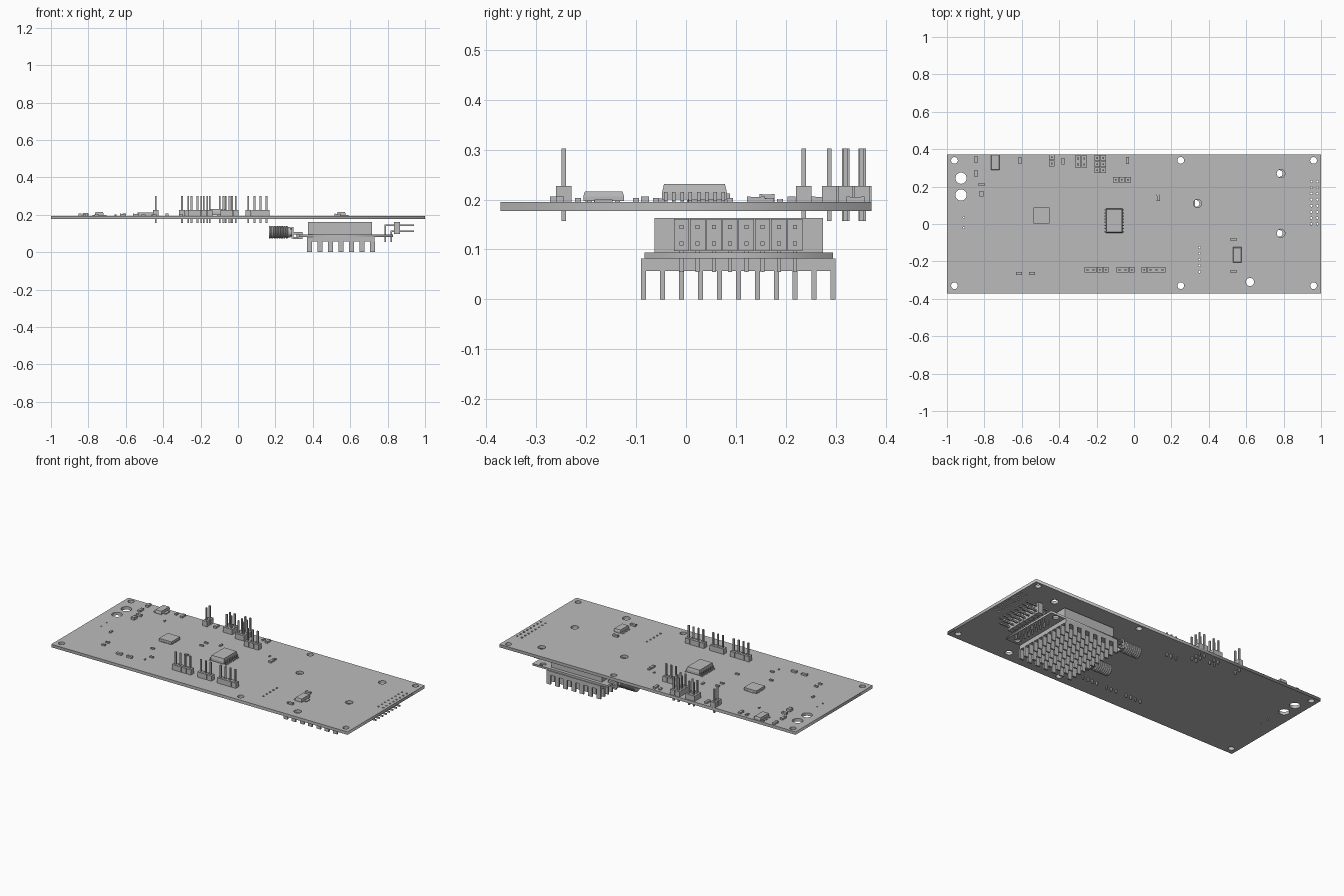
import bpy, bmesh, math
from mathutils import Vector

cube = bpy.data.objects.get("Cube")
if cube:
    bpy.data.objects.remove(cube, do_unlink=True)

GREY = (0.5, 0.5, 0.5, 1)
mat = bpy.data.materials.new("plain grey")
mat.use_nodes = True
mat.diffuse_color = GREY
mat.node_tree.nodes["Principled BSDF"].inputs["Base Color"].default_value = GREY

TOP, BOTTOM = 0.195, 0.177
PITCH = 0.0325


def add_object(name, data):
    ob = bpy.data.objects.new(name, data)
    data.materials.append(mat)
    bpy.context.collection.objects.link(ob)
    return ob


def finish(name, bm):
    bmesh.ops.recalc_face_normals(bm, faces=bm.faces)
    me = bpy.data.meshes.new(name)
    bm.to_mesh(me)
    bm.free()
    return add_object(name, me)


def box(bm, x, y, z, taper=1.0):
    """Box from (min, max) pairs; taper shrinks the top."""
    lo, hi = Vector((x[0], y[0], z[0])), Vector((x[1], y[1], z[1]))
    mid, size = (lo + hi) / 2, hi - lo
    for v in bmesh.ops.create_cube(bm, size=1)["verts"]:
        s = taper if v.co.z > 0 else 1
        v.co = mid + Vector((v.co.x * size.x * s, v.co.y * size.y * s, v.co.z * size.z))


def span(c, half):
    return (c - half, c + half)


def drilled_plate(name, x, y, z, holes):
    """Flat plate with round holes, filled from a 2D outline."""
    cu = bpy.data.curves.new(name, "CURVE")
    cu.dimensions, cu.fill_mode = "2D", "BOTH"
    cu.extrude = (z[1] - z[0]) / 2
    loops = [[(x[0], y[0]), (x[1], y[0]), (x[1], y[1]), (x[0], y[1])]]
    for cx, cy, r in holes:
        n = 24 if r > 0.01 else 10
        loops.append([(cx + r * math.cos(k * math.tau / n), cy + r * math.sin(k * math.tau / n))
                      for k in range(n)])
    for pts in loops:
        sp = cu.splines.new("POLY")
        sp.points.add(len(pts) - 1)
        sp.use_cyclic_u = True
        for p, (px, py) in zip(sp.points, pts):
            p.co = (px, py, 0, 1)
    temp = bpy.data.objects.new(name + "_outline", cu)
    bpy.context.collection.objects.link(temp)
    dg = bpy.context.evaluated_depsgraph_get()
    me = bpy.data.meshes.new_from_object(temp.evaluated_get(dg))
    bpy.data.objects.remove(temp, do_unlink=True)
    me.materials.clear()
    me.name = name
    add_object(name, me).location.z = (z[0] + z[1]) / 2


# Main board with mounting holes, vias and pin holes
holes = [(x, y, 0.018) for x in (-0.96, 0.25, 0.96) for y in (-0.33, 0.34)]
holes += [(-0.925, y, 0.03) for y in (0.245, 0.155)]
module_holes = [(0.785, 0.27), (0.785, -0.05), (0.34, 0.11)]
holes += [(x, y, 0.022) for x, y in module_holes + [(0.62, -0.31)]]
holes += [(x, k * PITCH, 0.006) for x in (0.948, 0.98) for k in range(8)]
holes += [(0.35, -0.125 - k * PITCH, 0.006) for k in range(5)]
holes += [(-0.91, y, 0.005) for y in (0.035, -0.02)]
drilled_plate("main_board", (-1, 1), (-0.372, 0.372), (BOTTOM, TOP), holes)


# Upright pin headers
def header(name, cx, cy, nx, ny):
    bm = bmesh.new()
    for i in range(nx):
        for j in range(ny):
            x = cx + (i - (nx - 1) / 2) * PITCH
            y = cy + (j - (ny - 1) / 2) * PITCH
            box(bm, span(x, PITCH / 2 - 0.001), span(y, PITCH / 2 - 0.001), (TOP, 0.227))
            box(bm, span(x, 0.0045), span(y, 0.0045), (0.157, 0.302))
    bmesh.ops.remove_doubles(bm, verts=bm.verts, dist=1e-5)
    finish(name, bm)


for n, (cx, cy, nx, ny) in enumerate([
        (-0.2, -0.245, 4, 1), (-0.045, -0.245, 3, 1), (0.104, -0.245, 4, 1),
        (-0.065, 0.236, 3, 1), (-0.44, 0.34, 1, 2), (-0.283, 0.334, 2, 2), (-0.181, 0.32, 2, 3)]):
    header(f"pin_header_{n + 1}", cx, cy, nx, ny)

# Large chip with bent leads on both long sides
bm = bmesh.new()
box(bm, (-0.15, -0.062), (-0.048, 0.082), (0.2, 0.214))
box(bm, (-0.15, -0.062), (-0.048, 0.082), (0.214, 0.231), 0.94)
for k in range(8):
    y = span(0.017 + (k - 3.5) * 0.0165, 0.0035)
    for s in (-1, 1):
        for a, b, z in ((0.04, 0.051, (0.211, 0.215)), (0.048, 0.052, (TOP, 0.215)),
                        (0.048, 0.058, (TOP, 0.199))):
            box(bm, sorted((-0.106 + s * a, -0.106 + s * b)), y, z)
finish("large_chip", bm)

# Square chip with flat contacts on four sides
bm = bmesh.new()
box(bm, span(-0.494, 0.042), span(0.046, 0.042), (TOP, 0.212))
for k in range(8):
    t = (k - 3.5) * 0.0095
    for s in (-1, 1):
        box(bm, span(-0.494 + s * 0.042, 0.002), span(0.046 + t, 0.0025), (TOP, 0.199))
        box(bm, span(-0.494 + t, 0.0025), span(0.046 + s * 0.042, 0.002), (TOP, 0.199))
finish("square_chip", bm)

# Voltage regulators: wide tab on one side, three leads on the other
for n, (cx, cy) in enumerate([(-0.742, 0.33), (0.552, -0.165)]):
    bm = bmesh.new()
    box(bm, span(cx, 0.022), span(cy, 0.041), (0.197, 0.206))
    box(bm, span(cx, 0.022), span(cy, 0.041), (0.206, 0.216), 0.92)
    box(bm, (cx, cx + 0.038), span(cy, 0.018), (TOP, 0.2))
    for k in (-1, 0, 1):
        box(bm, (cx - 0.037, cx), span(cy + k * 0.028, 0.005), (TOP, 0.2))
    finish(f"regulator_{n + 1}", bm)


# Small surface parts: body with two end caps, grouped by footprint
def small_parts(name, sx, sy, height, places):
    bm = bmesh.new()
    for x, y in places:
        box(bm, span(x, sx * 0.48), span(y, sy * 0.48), (TOP, TOP + height * 0.93))
        for s in (-1, 1):
            if sx > sy:
                box(bm, span(x + s * sx * 0.4, sx * 0.1), span(y, sy / 2), (TOP, TOP + height))
            else:
                box(bm, span(x, sx / 2), span(y + s * sy * 0.4, sy * 0.1), (TOP, TOP + height))
    finish(name, bm)


small_parts("capacitors_upright", 0.017, 0.036, 0.011, [
    (-0.845, 0.345), (-0.845, 0.27), (-0.61, 0.34), (-0.38, 0.335), (-0.035, 0.34), (0.13, 0.14)])
small_parts("capacitors_flat", 0.034, 0.016, 0.011, [
    (-0.815, 0.212), (-0.615, -0.265), (-0.545, -0.265), (0.532, -0.082), (0.532, -0.253)])
small_parts("resistors_flat", 0.022, 0.012, 0.008, [
    (-0.755, -0.178), (-0.755, -0.217), (-0.505, -0.1), (-0.445, -0.195),
    (-0.305, 0.13), (-0.305, 0.088), (-0.305, -0.06)])
small_parts("resistors_upright", 0.012, 0.022, 0.008, [
    (-0.655, 0.345), (-0.07, 0.345), (-0.82, -0.055), (-0.22, 0.15), (0.13, 0.165)])
small_parts("tiny_parts", 0.007, 0.012, 0.006, [(-0.658, 0.233), (-0.458, -0.242), (0.082, 0.188)])
small_parts("diode", 0.022, 0.03, 0.016, [(-0.815, 0.162)])

# Radio module hung below the main board
drilled_plate("module_board", (0.325, 0.83), (-0.083, 0.295), (0.082, 0.094),
              [(x - 0.008, y, 0.018) for x, y in module_holes])
bm = bmesh.new()
box(bm, (0.375, 0.717), (-0.063, 0.275), (0.094, 0.163))
finish("module_shield", bm)

# Heat sink: plate with a grid of flat pins
bm = bmesh.new()
box(bm, (0.368, 0.731), (-0.09, 0.3), (0.057, 0.082))
for i in range(7):
    for j in range(11):
        box(bm, span(0.382 + i * 0.056, 0.0135), span(-0.085 + j * 0.038, 0.005), (0, 0.058))
finish("heat_sink", bm)

# Right-angle connector with two rows of bent pins
bm = bmesh.new()
for j in range(8):
    y = -0.009 + j * PITCH
    box(bm, (0.835, 0.867), span(y, PITCH / 2 - 0.001), (0.097, 0.161))
    for z, x in ((0.112, 0.82), (0.145, 0.787)):
        box(bm, (x - 0.004, 0.94), span(y, 0.004), span(z, 0.004))
        box(bm, span(x, 0.004), span(y, 0.004), (0.055, z))
finish("side_connector", bm)

# Threaded antenna sockets: profile turned around x
profile = [(0.24, 0), (0.24, 0.012), (0.165, 0.012), (0.165, 0.025)]
for k in range(8):
    profile += [(0.167 + k * 0.013, 0.034), (0.173 + k * 0.013, 0.034), (0.177 + k * 0.013, 0.029)]
profile += [(0.28, 0.029), (0.28, 0.022), (0.29, 0.022), (0.29, 0)]
for n, cy in enumerate((0.229, -0.017)):
    cz = 0.107
    bm = bmesh.new()
    verts = [bm.verts.new((x, cy, cz + r)) for x, r in profile]
    edges = [bm.edges.new(p) for p in zip(verts, verts[1:])]
    bmesh.ops.spin(bm, geom=verts + edges, cent=(0, cy, cz), axis=(1, 0, 0),
                   angle=math.tau, steps=24, use_merge=True)
    bmesh.ops.remove_doubles(bm, verts=bm.verts, dist=1e-5)
    for f in bm.faces:
        f.smooth = True
    box(bm, (0.285, 0.296), span(cy, 0.031), span(cz - 0.003, 0.031))
    for s in (-1, 1):
        box(bm, (0.295, 0.345), span(cy + s * 0.025, 0.005), (0.094, 0.107))
        box(bm, (0.295, 0.345), span(cy + s * 0.025, 0.005), (0.072, 0.082))
    box(bm, (0.295, 0.335), span(cy, 0.004), (0.094, 0.102))
    ob = finish(f"antenna_socket_{n + 1}", bm)
    bpy.ops.object.select_all(action="DESELECT")
    ob.select_set(True)
    bpy.context.view_layer.objects.active = ob
    bpy.ops.object.shade_smooth_by_angle(angle=math.radians(30))
